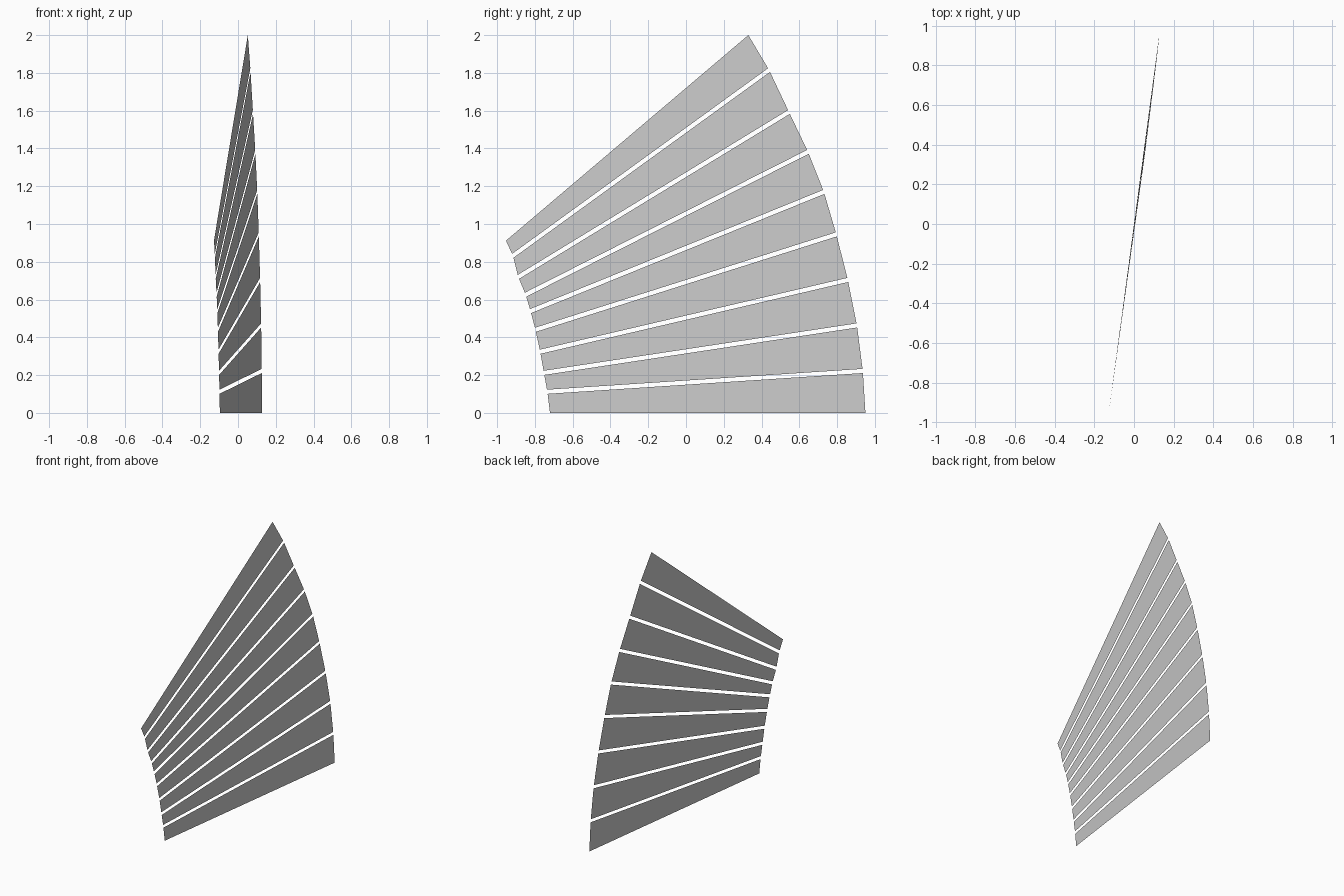
import bpy
from mathutils import Vector

if "Cube" in bpy.data.objects:
    bpy.data.objects.remove(bpy.data.objects["Cube"])

GAP = 0.011      # half of the gap between neighbouring slats
SLOPE = 0.1335   # the fan is turned slightly about z

# (y, z) division points up the inner and outer edges of the fan
inner = [(-.72, 0), (-.734, .112), (-.752, .212), (-.772, .324), (-.797, .44),
         (-.823, .539), (-.849, .626), (-.888, .72), (-.916, .832), (-.953, .912)]
outer = [(.95, 0), (.936, .222), (.905, .463), (.857, .704), (.796, .945),
         (.73, 1.17), (.646, 1.382), (.545, 1.593), (.44, 1.815), (.33, 2.0)]


def place(p, lean=0.0):
    return (SLOPE * p.x + lean * p.y, p.x, p.y)


def edge_span(edge, i):
    """Ends of segment i, pulled in to leave a gap to the neighbours."""
    a, b = Vector(edge[i]), Vector(edge[i + 1])
    d = (b - a).normalized() * GAP
    return (a + d if i > 0 else a), (b - d if i < len(edge) - 2 else b)


# Radiating flat slats
for i in range(len(inner) - 1):
    in_low, in_high = edge_span(inner, i)
    out_low, out_high = edge_span(outer, i)
    verts = [place(in_low), place(out_low, .004), place(out_high, .004), place(in_high)]
    mesh = bpy.data.meshes.new(f"fan_slat_{i + 1}")
    mesh.from_pydata(verts, [], [(0, 1, 2, 3)])
    obj = bpy.data.objects.new(f"fan_slat_{i + 1}", mesh)
    bpy.context.collection.objects.link(obj)
